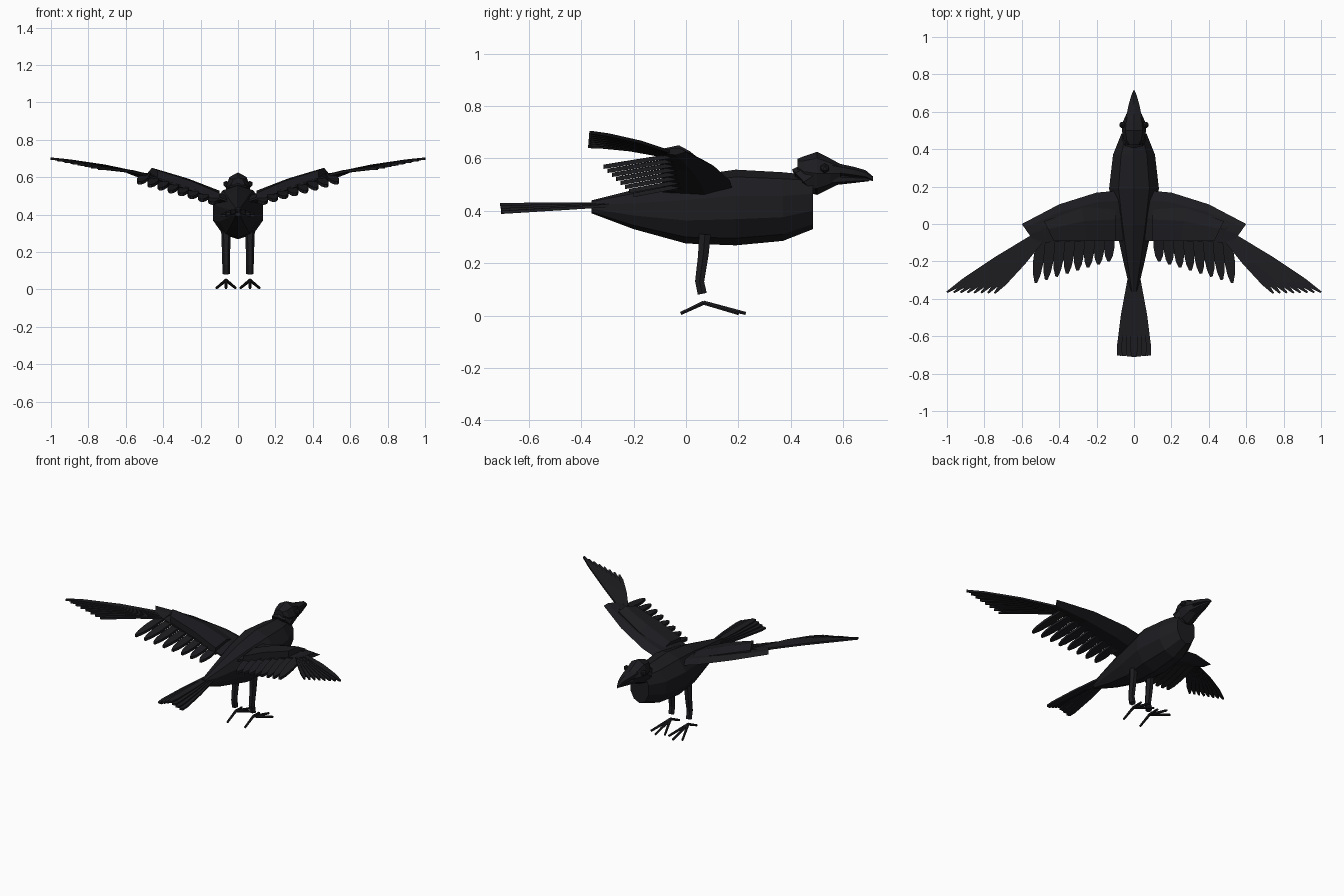
import bpy, bmesh, math
from mathutils import Vector

if "Cube" in bpy.data.objects:
    bpy.data.objects.remove(bpy.data.objects["Cube"])

mat = bpy.data.materials.new("black_plumage")
mat.diffuse_color = (0.012, 0.012, 0.015, 1)
mat.use_nodes = True
mat.node_tree.nodes["Principled BSDF"].inputs["Base Color"].default_value = mat.diffuse_color


def finish(name, bm, mirror=False):
    bmesh.ops.recalc_face_normals(bm, faces=bm.faces)
    me = bpy.data.meshes.new(name)
    bm.to_mesh(me)
    bm.free()
    ob = bpy.data.objects.new(name, me)
    me.materials.append(mat)
    bpy.context.collection.objects.link(ob)
    if mirror:
        ob.modifiers.new("mirror", 'MIRROR')
    return ob


def loft(bm, rings):
    """Skin a list of equal-length point rings and cap both ends."""
    vs = [[bm.verts.new(p) for p in r] for r in rings]
    n = len(vs[0])
    for a, b in zip(vs, vs[1:]):
        for i in range(n):
            bm.faces.new((a[i], a[(i + 1) % n], b[(i + 1) % n], b[i]))
    bm.faces.new(vs[0][::-1])
    bm.faces.new(vs[-1])


def ring_y(y, z0, z1, w, n=8):
    """Upright ring across the body, from z0 to z1, half width w."""
    c, h = (z0 + z1) / 2, (z1 - z0) / 2
    k = 1 / math.cos(math.pi / n) if n == 6 else 1.0
    return [(w * math.sin(2 * math.pi * i / n) * k,
             y, c + h * math.cos(2 * math.pi * i / n)) for i in range(n)]


def tube(bm, pts, radii, n=6):
    """Faceted tube along a path."""
    pts = [Vector(p) for p in pts]
    rings = []
    for i, p in enumerate(pts):
        d = (pts[min(i + 1, len(pts) - 1)] - pts[max(i - 1, 0)]).normalized()
        u = d.cross(Vector((0.0, 0.3, 1.0)) if abs(d.z) < 0.8 else Vector((0, 1, 0))).normalized()
        v = d.cross(u)
        rings.append([p + radii[i] * (u * math.cos(t) + v * math.sin(t))
                      for t in (2 * math.pi * k / n for k in range(n))])
    loft(bm, rings)


def feather(bm, a, b, widths, t=0.012, sag=0.0):
    """Flat blade from a to b; widths spaced as (fraction, half width)."""
    a, b = Vector(a), Vector(b)
    d = b - a
    s = Vector((-d.y, d.x, 0)).normalized()
    up = Vector((0, 0, t / 2))
    rings = []
    for f, w in widths:
        p = a + d * f + Vector((0, 0, sag * 4 * f * (1 - f)))
        rings.append([p + s * w + up, p - s * w + up, p - s * w - up, p + s * w - up])
    loft(bm, rings)


# Body
bm = bmesh.new()
loft(bm, [ring_y(*r, n=10) for r in (
    (-0.36, 0.39, 0.44, 0.02), (-0.2, 0.33, 0.48, 0.06), (0, 0.275, 0.53, 0.105),
    (0.19, 0.268, 0.557, 0.14), (0.37, 0.285, 0.547, 0.118), (0.485, 0.33, 0.535, 0.07))])
finish("body", bm)

# Neck
bm = bmesh.new()
tube(bm, [(0, 0.41, 0.455), (0, 0.45, 0.51), (0, 0.51, 0.55)], [0.085, 0.066, 0.055], 8)
finish("neck", bm)

# Head
bm = bmesh.new()
loft(bm, [ring_y(*r) for r in (
    (0.425, 0.535, 0.598, 0.035), (0.45, 0.49, 0.608, 0.055), (0.5, 0.46, 0.625, 0.065),
    (0.55, 0.485, 0.6, 0.058), (0.59, 0.505, 0.578, 0.04))])
finish("head", bm)

# Beak, upper and lower halves
for name, rows in (
        ("upper_beak", ((0.56, 0.535, 0.585, 0.045), (0.64, 0.527, 0.568, 0.028), (0.685, 0.522, 0.555, 0.015), (0.713, 0.513, 0.532, 0.004))),
        ("lower_beak", ((0.56, 0.497, 0.54, 0.042), (0.64, 0.506, 0.533, 0.024), (0.7, 0.513, 0.527, 0.006)))):
    bm = bmesh.new()
    loft(bm, [ring_y(*r, n=6) for r in rows])
    finish(name, bm)

# Eyes
bm = bmesh.new()
bmesh.ops.create_icosphere(bm, subdivisions=1, radius=0.019)
bmesh.ops.translate(bm, verts=bm.verts, vec=(0.062, 0.53, 0.562))
finish("eyes", bm, True)

# Wing arms: x, leading y, trailing y, base z, thickness
bm = bmesh.new()
rings = []
for x, xt, y0, y1, z, h in ((0.06, 0.06, 0.18, -0.09, 0.475, 0.05), (0.2, 0.19, 0.168, -0.09, 0.515, 0.055),
                            (0.4, 0.37, 0.105, -0.095, 0.572, 0.045), (0.6, 0.53, 0.0, -0.1, 0.625, 0.025)):
    prof = ((0, 0), (0.2, 0.5), (0.55, 0.5), (1, 0.1), (1, -0.1), (0.4, -0.5))
    rings.append([(x + (xt - x) * f, y0 + (y1 - y0) * f, z + h * g) for f, g in prof])
loft(bm, rings)
finish("wing_arms", bm, True)

# Raised covert panels on the wings
bm = bmesh.new()
rings = []
for x, xt, y0, y1, z in ((0.1, 0.1, 0.1, -0.09, 0.51), (0.28, 0.25, 0.085, -0.09, 0.575), (0.48, 0.43, 0.015, -0.09, 0.632)):
    ym, xm = y0 * 0.6 + y1 * 0.4, x * 0.6 + xt * 0.4
    rings.append([(x, y0, z - 0.005), (xm, ym, z + 0.018), (xt, y1, z + 0.005),
                  (xt, y1, z - 0.04), (x, y0, z - 0.03)])
loft(bm, rings)
finish("wing_coverts", bm, True)

# Secondary feathers along the trailing edge
bm = bmesh.new()
for i in range(8):
    f = i / 7
    x = 0.13 + 0.36 * f
    feather(bm, (x, -0.02, 0.495 + 0.12 * f), (x + 0.005 + 0.03 * f, -0.2 - 0.115 * f, 0.46 + 0.108 * f),
            ((0, 0.024), (0.6, 0.028), (0.85, 0.02), (1, 0.007)), 0.016)
finish("secondary_feathers", bm, True)

# Primary feathers fanning from the wing tip
bm = bmesh.new()
for i in range(8):
    f = i / 7
    feather(bm, (0.50 + 0.04 * f, -0.09 + 0.02 * f, 0.612 + 0.012 * f),
            (0.745 + 0.255 * f, -0.37 + 0.005 * f, 0.645 + 0.054 * f),
            ((0, 0.014), (0.4, 0.02), (0.8, 0.016), (1, 0.005)), 0.012, 0.008)
finish("primary_feathers", bm, True)

# Tail fan
bm = bmesh.new()
for i in range(-3, 4):
    feather(bm, (0.006 * i, -0.27, 0.427 - 0.002 * abs(i)), (0.026 * i, -0.71 + 0.002 * abs(i), 0.424 - 0.01 * abs(i)),
            ((0, 0.012), (0.5, 0.022), (0.9, 0.02), (1, 0.012)), 0.012)
finish("tail_feathers", bm)

# Legs
bm = bmesh.new()
tube(bm, [(0.064, 0.072, 0.31), (0.064, 0.066, 0.23), (0.064, 0.052, 0.13), (0.064, 0.062, 0.083)],
     [0.026, 0.023, 0.02, 0.02])
finish("legs", bm, True)

# Feet: three front toes and one back toe
bm = bmesh.new()
for dx, y in ((-0.05, 0.2), (0, 0.228), (0.05, 0.2), (0, -0.02)):
    tube(bm, [(0.064, 0.068, 0.049), (0.064 + dx, y, 0.008)], [0.009, 0.007])
finish("feet", bm, True)
